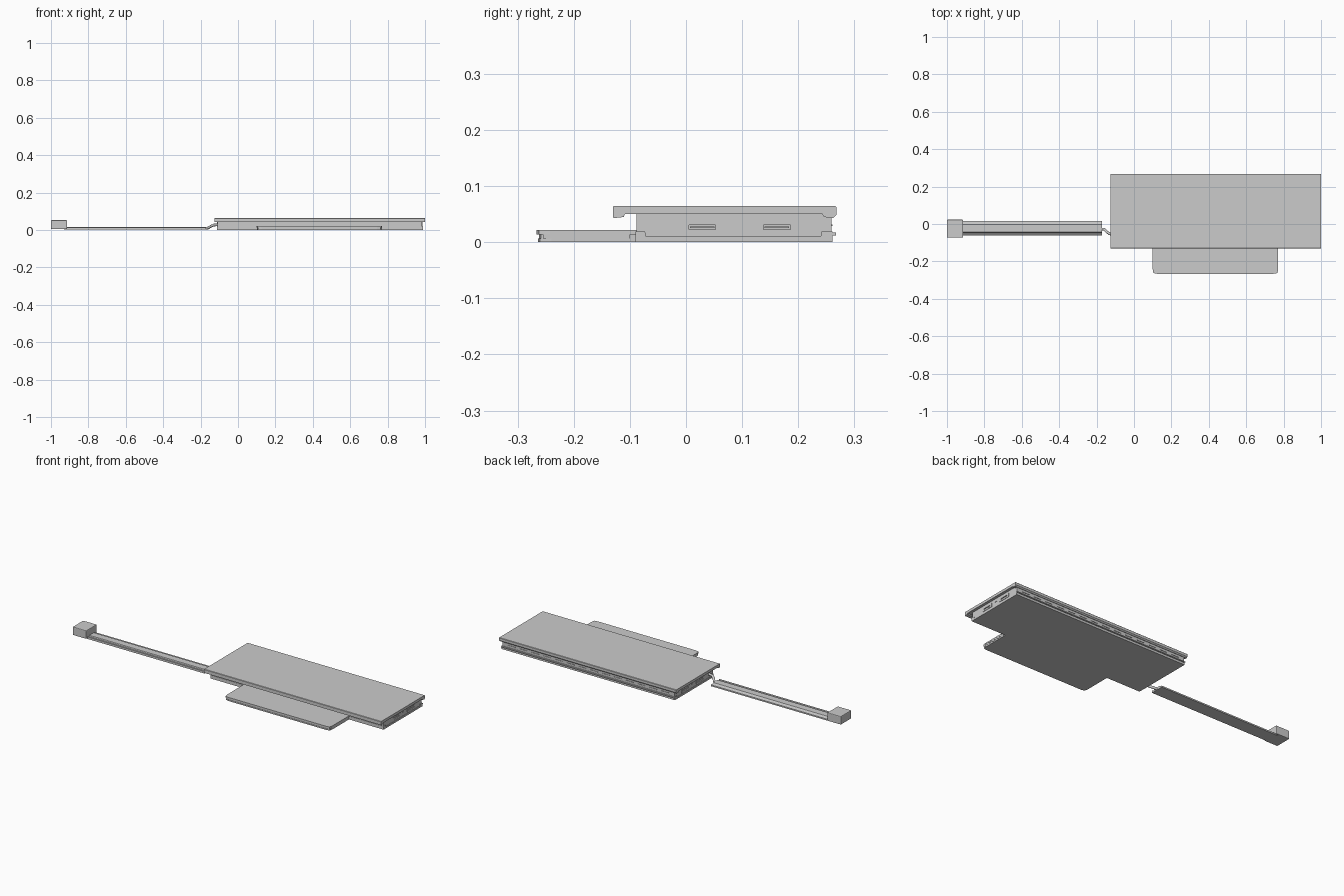
import bpy, bmesh
from mathutils import Vector

if "Cube" in bpy.data.objects:
    bpy.data.objects.remove(bpy.data.objects["Cube"])

def finish(name, bm):
    bmesh.ops.recalc_face_normals(bm, faces=bm.faces)
    me = bpy.data.meshes.new(name)
    bm.to_mesh(me)
    bm.free()
    ob = bpy.data.objects.new(name, me)
    bpy.context.collection.objects.link(ob)
    return ob

def box(name, x, y, z, bevel=0.0):
    """Box from (min, max) ranges."""
    bm = bmesh.new()
    bmesh.ops.create_cube(bm, size=1)
    for v in bm.verts:
        v.co = Vector([r[0] + (c + 0.5) * (r[1] - r[0]) for c, r in zip(v.co, (x, y, z))])
    ob = finish(name, bm)
    if bevel:
        m = ob.modifiers.new("bevel", 'BEVEL')
        m.width, m.segments = bevel, 2
    return ob

def extrude(name, pts, lo, hi, axis):
    """Extrude a (y,z) profile along x or an (x,y) outline along z."""
    bm = bmesh.new()
    place = (lambda a, b: (lo, a, b)) if axis == 'x' else (lambda a, b: (a, b, lo))
    f = bm.faces.new([bm.verts.new(place(*p)) for p in pts])
    r = bmesh.ops.extrude_face_region(bm, geom=[f])
    d = Vector((hi - lo, 0, 0)) if axis == 'x' else Vector((0, 0, hi - lo))
    bmesh.ops.translate(bm, vec=d, verts=[g for g in r["geom"] if isinstance(g, bmesh.types.BMVert)])
    return finish(name, bm)

def cut(target, cutter):
    m = target.modifiers.new("cut", 'BOOLEAN')
    m.object, m.operation, m.solver = cutter, 'DIFFERENCE', 'EXACT'
    cutter.hide_render = True
    cutter.display_type = 'WIRE'
    cutter.hide_set(True)

X0, X1 = -0.112, 0.988

# Base tray with raised long rims
extrude("base_tray", [(-0.09, 0), (0.261, 0), (0.261, 0.019), (0.242, 0.019), (0.240, 0.010),
                      (-0.071, 0.010), (-0.073, 0.019), (-0.09, 0.019)], X0, X1, 'x')
# Main body with slots cut in both ends
body = box("main_body", (X0 + 0.003, X1 - 0.003), (-0.088, 0.259), (0.009, 0.05))
n = 0
for xe, s in ((X0 + 0.003, -1), (X1 - 0.003, 1)):
    for yc in (0.029, 0.162):
        frame = box(f"port_frame_{n}", sorted((xe - s * 0.002, xe + s * 0.002)),
                    (yc - 0.035, yc + 0.035), (0.017, 0.038))
        slot = box(f"slot_cutter_{n}", (xe - 0.015, xe + 0.015),
                   (yc - 0.024, yc + 0.024), (0.023, 0.031))
        cut(frame, slot)
        cut(body, slot)
        box(f"port_tongue_{n}", sorted((xe - s * 0.014, xe)), (yc - 0.022, yc + 0.022), (0.025, 0.028))
        n += 1
    box(f"end_button_{'left' if s < 0 else 'right'}", sorted((xe - s * 0.002, xe + s * 0.002)),
        (0.086, 0.105), (0.031, 0.045))

# Rear flange and row of rear vents
box("rear_flange", (X0, X1), (0.256, 0.267), (0.012, 0.017))
for i in range(14):
    x = X0 + 0.04 + i * 0.075
    box(f"rear_vent_{i}", (x, x + 0.045), (0.257, 0.2615), (0.029, 0.032))

# Overhanging top with lips turned down along front and back
extrude("top_cover", [(-0.13, 0.044), (-0.128, 0.043), (-0.111, 0.045), (-0.109, 0.050), (0.243, 0.050),
                      (0.246, 0.045), (0.262, 0.043), (0.268, 0.049), (0.268, 0.063), (0.266, 0.065),
                      (-0.128, 0.065), (-0.13, 0.063)], -0.125, 1.0, 'x')

# Front tray with chamfered front corners and a groove around it
def tray_outline(d):
    a, b, f, c = 0.10 + d, 0.77 - d, -0.266 + d, 0.012
    return [(a, -0.085), (a, f + 2 * c), (a + c * 0.3, f + c * 0.3), (a + 2 * c, f),
            (b - 2 * c, f), (b - c * 0.3, f + c * 0.3), (b, f + 2 * c), (b, -0.085)]
for nm, d, lo, hi in (("front_tray_bottom", 0.002, 0, 0.007), ("front_tray_core", 0.004, 0.006, 0.015),
                      ("front_tray_top", 0.0, 0.014, 0.022)):
    extrude(nm, tray_outline(d), lo, hi, 'z')
for i, x in enumerate((0.103, 0.767)):
    box(f"tray_side_strip_{i}", (x - 0.002, x + 0.002), (-0.255, -0.1), (0.007, 0.014))

# Flat arm with a front rail and rear step
extrude("flat_arm", [(-0.062, 0.002), (0.015, 0.002), (0.015, 0.010), (0.0, 0.013), (-0.004, 0.016),
                     (-0.044, 0.016), (-0.047, 0.011), (-0.054, 0.011), (-0.057, 0.014), (-0.062, 0.014)],
        -0.93, -0.17, 'x')
# End block
box("end_block", (-1.0, -0.913), (-0.073, 0.023), (0.005, 0.053), 0.004)

# Bent link joining the arm to the body
cu = bpy.data.curves.new("bent_link", 'CURVE')
cu.dimensions = '3D'
cu.bevel_depth, cu.bevel_resolution, cu.use_fill_caps = 0.007, 2, True
sp = cu.splines.new('POLY')
path = [(-0.18, -0.026, 0.009), (-0.16, -0.028, 0.011), (-0.145, -0.043, 0.020),
        (-0.13, -0.053, 0.027), (-0.105, -0.056, 0.028)]
sp.points.add(len(path) - 1)
for p, c in zip(sp.points, path):
    p.co = (*c, 1)
bpy.context.collection.objects.link(bpy.data.objects.new("bent_link", cu))
